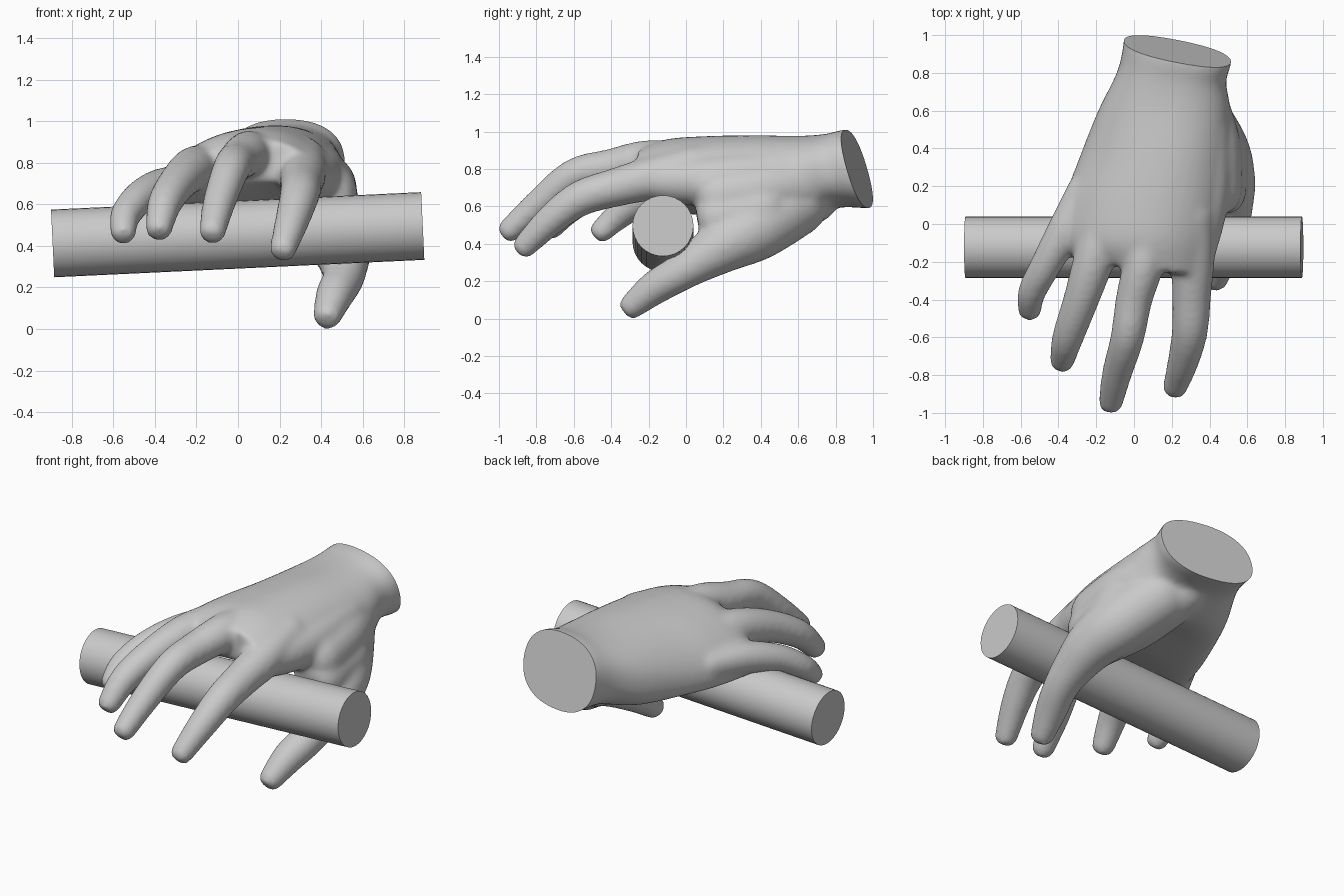
import bpy, bmesh, math
from mathutils import Vector

if "Cube" in bpy.data.objects:
    bpy.data.objects.remove(bpy.data.objects["Cube"])

grey = bpy.data.materials.new("plain grey")
grey.diffuse_color = (0.59, 0.59, 0.59, 1)
grey.use_nodes = True
grey.node_tree.nodes["Principled BSDF"].inputs["Base Color"].default_value = grey.diffuse_color


def spline(rows, steps=5):
    """Catmull-Rom interpolation through rows of numbers."""
    out = []
    for i in range(len(rows) - 1):
        p0, p1, p2 = rows[max(i - 1, 0)], rows[i], rows[i + 1]
        p3 = rows[min(i + 2, len(rows) - 1)]
        for s in range(steps):
            t = s / steps
            out.append([0.5 * (2 * b + (c - a) * t + (2 * a - 5 * b + 4 * c - d) * t ** 2
                               + (3 * b - a - 3 * c + d) * t ** 3)
                        for a, b, c, d in zip(p0, p1, p2, p3)])
    return out + [list(rows[-1])]


def skin(bm, rings):
    """Close a stack of rings into a solid."""
    loops = [[bm.verts.new(p) for p in r] for r in rings]
    n = len(loops[0])
    for a, b in zip(loops, loops[1:]):
        for i in range(n):
            bm.faces.new((a[i], a[(i + 1) % n], b[(i + 1) % n], b[i]))
    bm.faces.new(loops[0][::-1])
    bm.faces.new(loops[-1])


def digit(bm, nodes, n=20):
    """Tapered tube with rounded ends through nodes of x, y, z, radius."""
    rows = spline(nodes)
    pts = [Vector(r[:3]) for r in rows]
    rad = [r[3] for r in rows]
    tan = [(pts[min(i + 1, len(pts) - 1)] - pts[max(i - 1, 0)]).normalized()
           for i in range(len(pts))]
    caps = [(0.25, 0.97), (0.5, 0.88), (0.7, 0.74), (0.82, 0.5)]
    stations = [(pts[0] - tan[0] * rad[0] * d, tan[0], rad[0] * s) for d, s in caps[::-1]]
    stations += list(zip(pts, tan, rad))
    stations += [(pts[-1] + tan[-1] * rad[-1] * d, tan[-1], rad[-1] * s) for d, s in caps]
    rings = []
    for p, t, r in stations:
        side = t.cross(Vector((0, 0, 1))).normalized()
        up = side.cross(t)
        rings.append([p + r * (side * math.cos(k * math.tau / n) + up * math.sin(k * math.tau / n))
                      for k in range(n)])
    skin(bm, rings)


bm = bmesh.new()

# Palm and wrist: y, centre x, centre z, half width, half height, roll, arch, skew x, skew z
palm = [
    (1.02, 0.23, 0.80, 0.28, 0.207, 0.00, 0.00, -0.055, -0.06),
    (0.91, 0.23, 0.80, 0.285, 0.21, 0.00, 0.00, -0.055, -0.06),
    (0.78, 0.20, 0.79, 0.288, 0.197, 0.03, 0.01, -0.03, -0.03),
    (0.60, 0.16, 0.76, 0.35, 0.215, 0.08, 0.04, 0, 0),
    (0.35, 0.10, 0.78, 0.39, 0.195, 0.14, 0.08, 0, 0),
    (0.10, 0.04, 0.785, 0.42, 0.183, 0.15, 0.09, 0, 0),
    (-0.10, 0.01, 0.80, 0.42, 0.153, 0.15, 0.11, 0, 0),
    (-0.24, 0.05, 0.805, 0.33, 0.10, 0.13, 0.10, -0.04, 0),
]
rings = []
for y, cx, cz, a, b, roll, arch, kx, kz in spline(palm):
    ring = []
    for k in range(40):
        t = k * math.tau / 40
        u = math.copysign(abs(math.cos(t)) ** 0.85, math.cos(t))
        v = math.copysign(abs(math.sin(t)) ** 0.85, math.sin(t))
        ring.append((cx + a * u, y + kx * u + kz * v, cz + b * v + a * u * roll - arch * u * u))
    rings.append(ring)
skin(bm, rings)

# Little, ring, middle and index fingers
digit(bm, [(-0.27, 0.17, 0.69, 0.09), (-0.37, -0.04, 0.68, 0.094), (-0.468, -0.22, 0.635, 0.083),
           (-0.54, -0.36, 0.55, 0.075), (-0.552, -0.45, 0.47, 0.064)])
digit(bm, [(-0.15, 0.05, 0.77, 0.11), (-0.21, -0.18, 0.77, 0.11), (-0.28, -0.40, 0.715, 0.095),
           (-0.35, -0.60, 0.61, 0.084), (-0.38, -0.72, 0.49, 0.067)])
digit(bm, [(0.07, 0.05, 0.83, 0.11), (0.05, -0.20, 0.845, 0.11), (0.0, -0.40, 0.81, 0.098),
           (-0.035, -0.60, 0.765, 0.09), (-0.09, -0.79, 0.61, 0.08), (-0.122, -0.94, 0.475, 0.066)])
digit(bm, [(0.30, 0.05, 0.80, 0.13), (0.31, -0.18, 0.75, 0.118), (0.305, -0.38, 0.70, 0.104),
           (0.295, -0.57, 0.64, 0.096), (0.26, -0.73, 0.52, 0.083), (0.218, -0.86, 0.39, 0.066)])

# Thumb, its mound on the palm, the web behind it, and the palm side above the rod
digit(bm, [(0.32, 0.58, 0.615, 0.18), (0.44, 0.38, 0.485, 0.175), (0.495, 0.22, 0.40, 0.15),
           (0.51, 0.08, 0.315, 0.12), (0.505, -0.04, 0.24, 0.10), (0.465, -0.17, 0.163, 0.092),
           (0.432, -0.285, 0.07, 0.071)])
digit(bm, [(0.22, 0.66, 0.66, 0.16), (0.33, 0.40, 0.53, 0.16), (0.42, 0.20, 0.43, 0.12)])
digit(bm, [(0.36, 0.64, 0.72, 0.14), (0.405, 0.42, 0.69, 0.16), (0.415, 0.19, 0.65, 0.16)])
digit(bm, [(0.44, 0.40, 0.58, 0.155), (0.445, 0.185, 0.54, 0.152)])
digit(bm, [(0.37, 0.50, 0.77, 0.14), (0.375, 0.22, 0.745, 0.137), (0.35, 0.02, 0.735, 0.13),
           (0.325, -0.14, 0.735, 0.11)])

bmesh.ops.recalc_face_normals(bm, faces=bm.faces)
mesh = bpy.data.meshes.new("hand")
bm.to_mesh(mesh)
bm.free()
hand = bpy.data.objects.new("hand", mesh)
bpy.context.collection.objects.link(hand)
mesh.materials.append(grey)

# Merge the parts into one skin with soft creases
remesh = hand.modifiers.new("merge", 'REMESH')
remesh.mode = 'VOXEL'
remesh.voxel_size = 0.016
soften = hand.modifiers.new("soften", 'SMOOTH')
soften.factor = 0.5
soften.iterations = 14
bpy.context.view_layer.objects.active = hand
hand.select_set(True)
bpy.ops.object.convert(target='MESH')

# Flat slanted cut at the wrist
bm = bmesh.new()
bm.from_mesh(hand.data)
cut = bmesh.ops.bisect_plane(bm, geom=bm.verts[:] + bm.edges[:] + bm.faces[:], dist=0.0005,
                             plane_co=(0.23, 0.914, 0.80), plane_no=(0.193, 1, 0.286),
                             clear_outer=True)
rim = [e for e in cut["geom_cut"] if isinstance(e, bmesh.types.BMEdge)]
bmesh.ops.holes_fill(bm, edges=rim, sides=0)
bmesh.ops.recalc_face_normals(bm, faces=bm.faces)
bm.to_mesh(hand.data)
bm.free()
bpy.ops.object.shade_smooth_by_angle(angle=math.radians(40))

# Rod under the palm, slightly raised on the right
start, end = Vector((-0.892, -0.123, 0.412)), Vector((0.889, -0.123, 0.496))
bpy.ops.mesh.primitive_cylinder_add(vertices=32, radius=0.163, depth=(end - start).length,
                                    location=(start + end) / 2,
                                    rotation=(0, math.pi / 2 - math.atan2(end.z - start.z, end.x - start.x), 0))
rod = bpy.context.object
rod.name = "rod"
rod.data.materials.append(grey)
bpy.ops.object.shade_smooth_by_angle(angle=math.radians(35))
